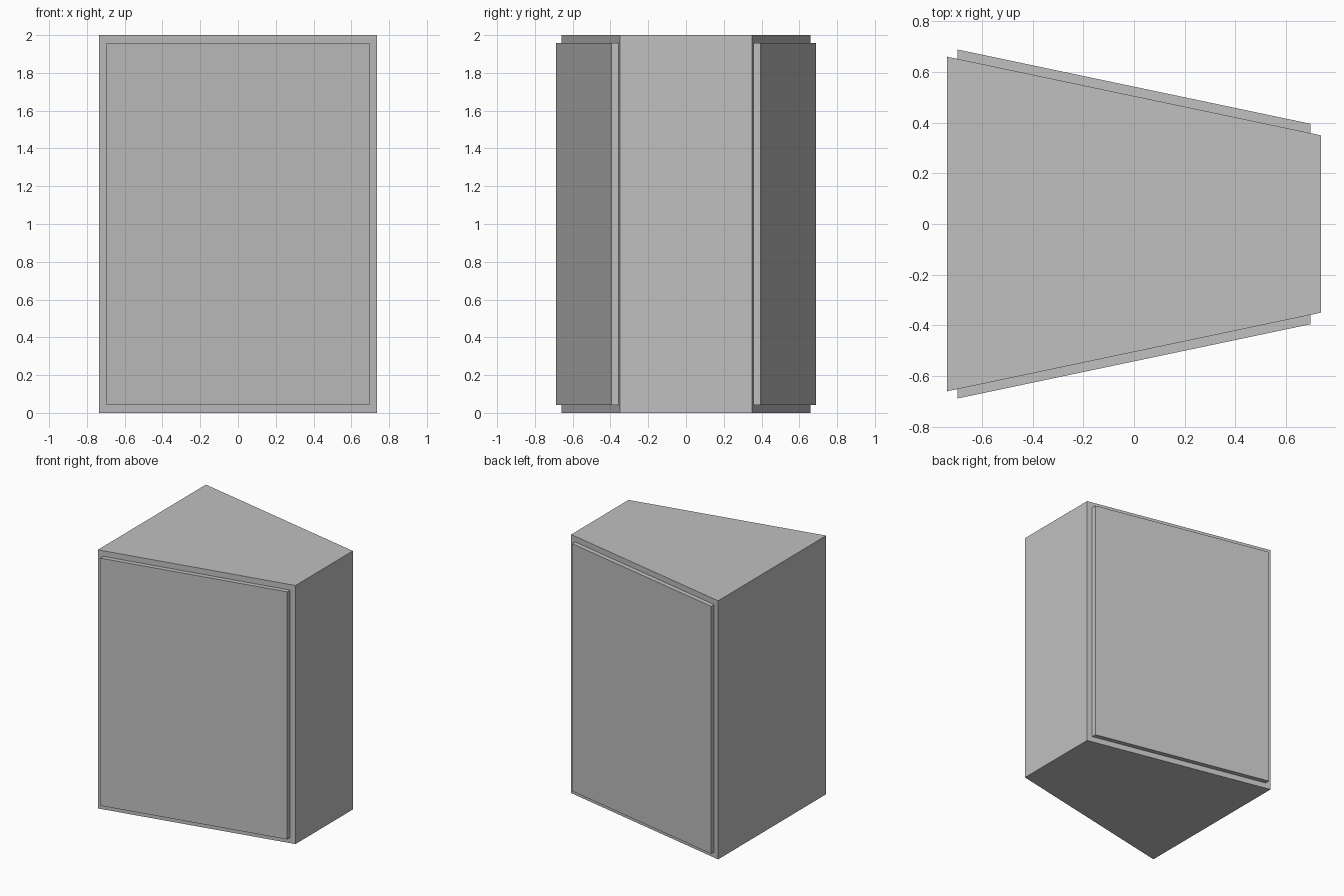
import bpy
import bmesh

default = bpy.data.objects.get("Cube")
if default:
    bpy.data.objects.remove(default, do_unlink=True)

grey = bpy.data.materials.new("plain grey")
grey.use_nodes = True
GREY = (0.53, 0.53, 0.53, 1.0)
grey.diffuse_color = GREY
grey.node_tree.nodes["Principled BSDF"].inputs["Base Color"].default_value = GREY


def prism(name, outline, bottom, top):
    """Extrude a plan outline upwards into a flat-sided solid."""
    bm = bmesh.new()
    face = bm.faces.new([bm.verts.new((x, y, bottom)) for x, y in outline])
    ext = bmesh.ops.extrude_face_region(bm, geom=[face])
    verts = [g for g in ext["geom"] if isinstance(g, bmesh.types.BMVert)]
    bmesh.ops.translate(bm, verts=verts, vec=(0, 0, top - bottom))
    bmesh.ops.recalc_face_normals(bm, faces=bm.faces)
    mesh = bpy.data.meshes.new(name)
    bm.to_mesh(mesh)
    bm.free()
    mesh.materials.append(grey)
    obj = bpy.data.objects.new(name, mesh)
    bpy.context.collection.objects.link(obj)
    return obj


HALF_LENGTH, WIDE, NARROW = 0.737, 0.66, 0.35
PANEL_END, MARGIN, RAISE = 0.697, 0.043, 0.037


def side_y(x):
    """Half depth of the tapered body at a given x."""
    t = (x + HALF_LENGTH) / (2 * HALF_LENGTH)
    return WIDE + (NARROW - WIDE) * t


# Tapered cabinet body
prism("cabinet_body",
      [(-HALF_LENGTH, -WIDE), (HALF_LENGTH, -NARROW),
       (HALF_LENGTH, NARROW), (-HALF_LENGTH, WIDE)], 0, 2)

# Raised panels on both slanted sides
wide_y, narrow_y = side_y(-PANEL_END), side_y(PANEL_END)
for name, side in (("front_panel", -1), ("back_panel", 1)):
    prism(name,
          [(-PANEL_END, side * wide_y), (PANEL_END, side * narrow_y),
           (PANEL_END, side * (narrow_y + RAISE)),
           (-PANEL_END, side * (wide_y + RAISE))], MARGIN, 2 - MARGIN)
